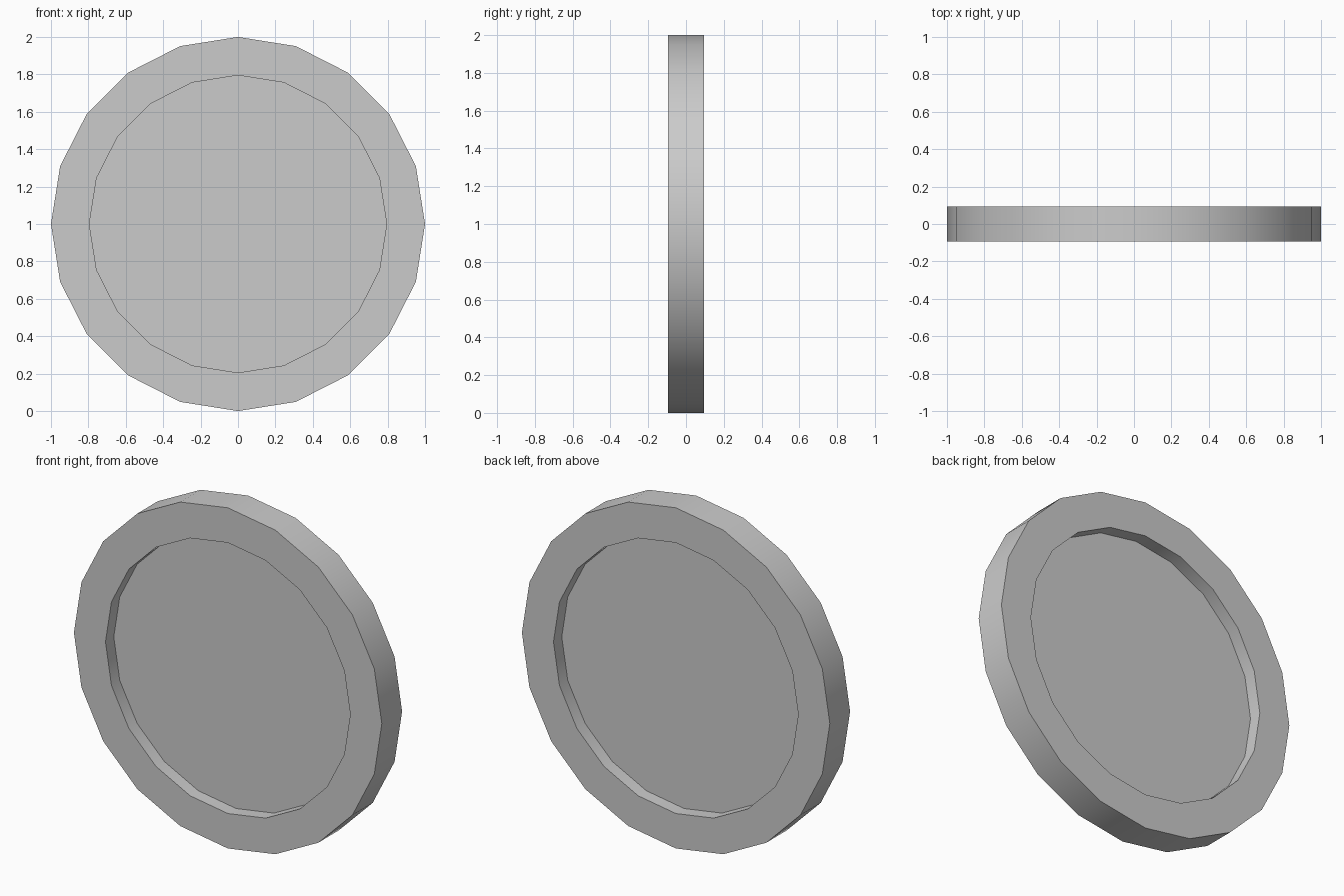
import bpy, bmesh
from math import pi, cos
from mathutils import Matrix

if "Cube" in bpy.data.objects:
    bpy.data.objects.remove(bpy.data.objects["Cube"])

SIDES = 20
R_OUT, R_IN = 1.0, 0.795
THICK, RECESS = 0.188, 0.077

# Low-poly disc standing upright, axis along y
bm = bmesh.new()
bmesh.ops.create_cone(
    bm, cap_ends=True, segments=SIDES, radius1=R_OUT, radius2=R_OUT, depth=THICK,
    matrix=Matrix.Translation((0, 0, 1)) @ Matrix.Rotation(pi / 2, 4, 'X'))
bm.normal_update()

# Raised rim: inset both caps, then sink a recess on each side
caps = [f for f in bm.faces if len(f.verts) == SIDES]
bmesh.ops.inset_individual(bm, faces=caps, thickness=(R_OUT - R_IN) * cos(pi / SIDES),
                           use_even_offset=True)
floors = [f for f in bm.faces if len(f.verts) == SIDES]
for floor in bmesh.ops.extrude_discrete_faces(bm, faces=floors)["faces"]:
    floor.normal_update()
    bmesh.ops.translate(bm, verts=floor.verts, vec=-floor.normal * RECESS)
bmesh.ops.recalc_face_normals(bm, faces=bm.faces)

mesh = bpy.data.meshes.new("rimmed_disc")
bm.to_mesh(mesh)
bm.free()
disc = bpy.data.objects.new("rimmed_disc", mesh)
bpy.context.collection.objects.link(disc)

# Smooth around the rim, crisp at the corners
bpy.context.view_layer.objects.active = disc
disc.select_set(True)
bpy.ops.object.shade_smooth_by_angle(angle=pi / 6)
